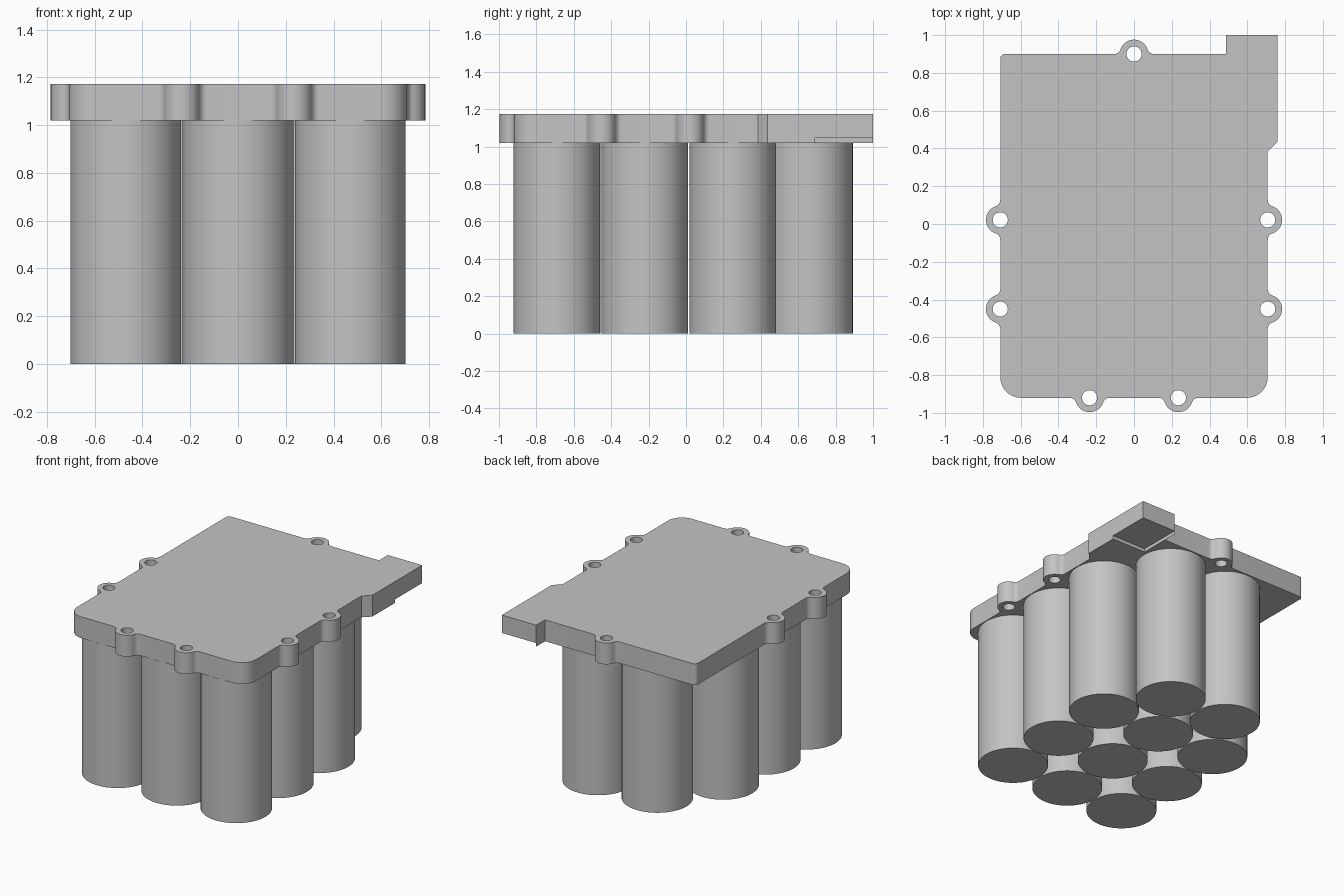
import bpy
import bmesh
from math import atan2, cos, sin, pi, radians, sqrt

cube = bpy.data.objects.get("Cube")
if cube:
    bpy.data.objects.remove(cube, do_unlink=True)

grey = bpy.data.materials.new("plain grey")
grey.use_nodes = True
colour = (0.55, 0.55, 0.55, 1)
grey.diffuse_color = colour
grey.node_tree.nodes["Principled BSDF"].inputs["Base Color"].default_value = colour

CAP_BOTTOM, CAP_TOP = 1.02, 1.173
HALF_X, FRONT, BACK = 0.708, -0.92, 0.9
PITCH, CELL_R = 0.47, 0.232
BOSS_R, FILLET, HOLE_R = 0.076, 0.035, 0.04


def arc(cx, cy, r, start, end, steps=12):
    return [(cx + r * cos(start + (end - start) * i / steps),
             cy + r * sin(start + (end - start) * i / steps)) for i in range(steps + 1)]


def boss(cx, cy, nx, ny):
    """Filleted screw boss on an edge with outward normal (nx, ny)."""
    reach = sqrt((BOSS_R + FILLET) ** 2 - FILLET ** 2)
    phi = atan2(FILLET, reach)
    pts = arc(-reach, FILLET, FILLET, -pi / 2, -phi, 6)
    pts += arc(0, 0, BOSS_R, pi - phi, phi, 24)[1:]
    pts += arc(reach, FILLET, FILLET, pi + phi, 1.5 * pi, 6)[1:]
    return [(cx - s * ny + h * nx, cy + s * nx + h * ny) for s, h in pts]


def finish(obj):
    obj.data.materials.clear()
    obj.data.materials.append(grey)
    bpy.ops.object.select_all(action='DESELECT')
    obj.select_set(True)
    bpy.context.view_layer.objects.active = obj
    bpy.ops.object.shade_smooth_by_angle(angle=radians(30))


def cylinder(name, x, y, r, z0, z1, sides=64):
    bpy.ops.mesh.primitive_cylinder_add(vertices=sides, radius=r, depth=z1 - z0,
                                        location=(x, y, (z0 + z1) / 2))
    obj = bpy.context.object
    obj.name = name
    return obj


def cut(target, cutter):
    mod = target.modifiers.new("cut", 'BOOLEAN')
    mod.operation = 'DIFFERENCE'
    mod.solver = 'EXACT'
    mod.object = cutter
    bpy.context.view_layer.objects.active = target
    bpy.ops.object.modifier_apply(modifier=mod.name)
    bpy.data.objects.remove(cutter, do_unlink=True)


# Screw bosses: position and outward normal, counter-clockwise from the front
front = [(x, FRONT, 0, -1) for x in (-PITCH / 2, PITCH / 2)]
left = [(HALF_X, y, 1, 0) for y in (-0.45, 0.022)]
back = [(0, BACK, 0, 1)]
right = [(-HALF_X, y, -1, 0) for y in (0.022, -0.45)]

# Cap outline with rounded corners and the corner tab
R, r = 0.11, 0.025
outline = arc(-HALF_X + R, FRONT + R, R, pi, 1.5 * pi)
for b in front:
    outline += boss(*b)
outline += arc(HALF_X - R, FRONT + R, R, -pi / 2, 0)
for b in left:
    outline += boss(*b)
outline += [(HALF_X, 0.385), (0.76, 0.437), (0.76, 1), (0.488, 1), (0.488, BACK)]
outline += boss(*back[0])
outline += arc(-HALF_X + r, BACK - r, r, pi / 2, pi, 6)
for b in right:
    outline += boss(*b)

bm = bmesh.new()
face = bm.faces.new([bm.verts.new((x, y, CAP_BOTTOM)) for x, y in outline])
top = bmesh.ops.extrude_face_region(bm, geom=[face])["geom"]
bmesh.ops.translate(bm, vec=(0, 0, CAP_TOP - CAP_BOTTOM),
                    verts=[v for v in top if isinstance(v, bmesh.types.BMVert)])
bmesh.ops.recalc_face_normals(bm, faces=bm.faces)
mesh = bpy.data.meshes.new("cap_plate")
bm.to_mesh(mesh)
bm.free()
cap = bpy.data.objects.new("cap_plate", mesh)
bpy.context.collection.objects.link(cap)

# Screw holes
for x, y, nx, ny in front + left + back + right:
    cut(cap, cylinder("hole_cutter", x, y, HOLE_R, 0.9, 1.3, 32))

# Shallow relief under the corner tab
bpy.ops.mesh.primitive_cube_add(size=1, location=(0.688, 0.89, 0.995))
relief = bpy.context.object
relief.scale = (0.4, 0.4, 0.1)
bpy.context.view_layer.update()
cut(cap, relief)
finish(cap)

# Cells: a square three by three block and a nested pair at the back
spots = [(i * PITCH, -0.69 + j * PITCH) for j in range(3) for i in (-1, 0, 1)]
spots += [(side * PITCH / 2, 0.66) for side in (-1, 1)]
for n, (x, y) in enumerate(spots, 1):
    finish(cylinder(f"cell_{n}", x, y, CELL_R, 0, CAP_BOTTOM))
